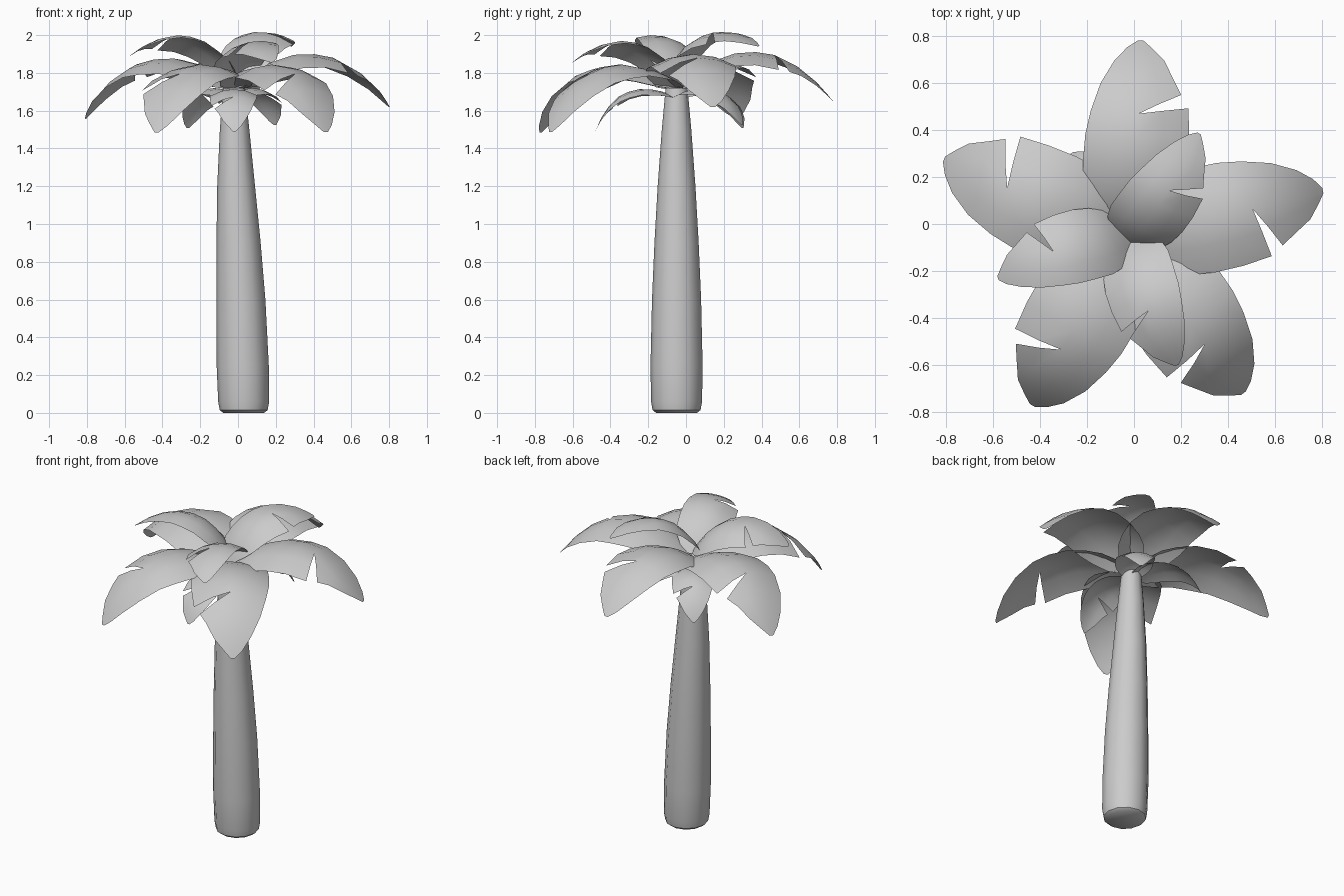
import bpy
import bmesh
from math import cos, sin, pi, radians

if "Cube" in bpy.data.objects:
    bpy.data.objects.remove(bpy.data.objects["Cube"])

# Single plain grey for the whole tree
grey = bpy.data.materials.new("light_grey")
grey.use_nodes = True
color = (0.6, 0.6, 0.6, 1)
grey.diffuse_color = color
grey.node_tree.nodes["Principled BSDF"].inputs["Base Color"].default_value = color


def finish(bm, name, angle):
    mesh = bpy.data.meshes.new(name)
    bm.to_mesh(mesh)
    bm.free()
    mesh.materials.append(grey)
    obj = bpy.data.objects.new(name, mesh)
    bpy.context.collection.objects.link(obj)
    bpy.ops.object.select_all(action='DESELECT')
    obj.select_set(True)
    bpy.context.view_layer.objects.active = obj
    bpy.ops.object.shade_smooth_by_angle(angle=radians(angle))


# Trunk: leaning, tapering rings (height, centre x, radius)
SIDES = 12
CROWN_X, CROWN_Y = -0.02, -0.05
trunk_rings = [(0, .03, .108), (.015, .03, .127), (.06, .03, .135), (.25, .025, .138),
               (.6, .015, .13), (.9, .003, .117), (1.2, -.01, .1), (1.5, -.018, .078),
               (1.72, -.022, .058)]
bm = bmesh.new()
rings = []
for z, cx, r in trunk_rings:
    angles = [2 * pi * i / SIDES for i in range(SIDES)]
    rings.append([bm.verts.new((cx + r * cos(a), CROWN_Y + r * sin(a), z)) for a in angles])
for low, high in zip(rings, rings[1:]):
    for i in range(SIDES):
        j = (i + 1) % SIDES
        bm.faces.new((low[i], low[j], high[j], high[i]))
bm.faces.new(rings[0][::-1])
bm.faces.new(rings[-1])
finish(bm, "trunk", 40)

# Leaf outline: (distance, left width, right edge distance, right width)
# The two rows in the middle are the lips of the notch on the right edge.
leaf_rows = [(0, .05, 0, .05), (.05, .13, .05, .13), (.12, .185, .12, .185),
             (.2, .21, .2, .215), (.31, .215, .31, .23), (.42, .212, .43, .23),
             (.52, .195, .555, .218), (.52, .195, .61, .185),
             (.64, .16, .67, .15), (.74, .107, .75, .105), (.8, .055, .8, .05),
             (.83, .012, .83, .012)]
NOTCH_ROW = 6

# Midrib: (distance, height above the leaf's root)
midrib = [(0, 0), (.12, .1), (.23, .16), (.35, .195), (.5, .185), (.65, .11),
          (.75, .025), (.83, -.07)]


def midrib_height(s):
    for (s0, h0), (s1, h1) in zip(midrib, midrib[1:]):
        if s <= s1:
            return h0 + (h1 - h0) * (s - s0) / (s1 - s0)


def leaf(name, azimuth, scale, pitch, roll, root, back=0.0):
    """Pitch lifts the tip, roll lifts the left edge, back slides it inwards."""
    a, p, r = radians(azimuth), radians(pitch), radians(roll)
    bm = bmesh.new()

    def point(s, w):
        # w is positive towards the leaf's right edge
        h = midrib_height(s) - 1.3 * w * w
        w, h = w * cos(r) + h * sin(r), h * cos(r) - w * sin(r)
        d, h = s * cos(p) - h * sin(p), h * cos(p) + s * sin(p)
        d, w, h = d * scale - back, w * scale, h * scale
        return bm.verts.new((CROWN_X + d * cos(a) + w * sin(a),
                             CROWN_Y + d * sin(a) - w * cos(a), root + h))

    grid = []
    for s, left, s_right, right in leaf_rows:
        row = [point(s, -left), point(s, -left / 2), point(s, .01)]
        row += [point((s + s_right) / 2, right / 2), point(s_right, right)]
        grid.append(row)
    for i in range(len(grid) - 1):
        if i == NOTCH_ROW:
            continue
        for j in range(4):
            near, far = grid[i], grid[i + 1]
            bm.faces.new((near[j], near[j + 1], far[j + 1], far[j]))
    bmesh.ops.remove_doubles(bm, verts=bm.verts, dist=0.0005)
    finish(bm, name, 60)


# Five large leaves around the crown, the front ones hanging lower
for name, azimuth, scale, pitch, roll in [
        ("back", 86.6, 1, 0, 0), ("left", 13.2, 1.02, -2, 0),
        ("front_left", -54, 1.03, -11, 0), ("front_right", 240.3, 1.035, -11, 0),
        ("right", 158, 1.04, -6, -5)]:
    leaf("large_leaf_" + name, azimuth, scale, pitch, roll, 1.72)

# Three smaller leaves on top, tipped up and twisted about their midribs
for name, azimuth, pitch, roll, root, back in [
        ("right", 197, 15, 11, 1.78, 0), ("front", -70.7, 15, 11, 1.75, 0),
        ("back", 54.8, 23, 9, 1.755, .04)]:
    leaf("top_leaf_" + name, azimuth, .715, pitch, roll, root, back)

# Three small leaves drooping below the crown
for name, azimuth, scale, pitch in [("front", -90, .56, -18), ("back_right", 125, .55, -16),
                                    ("back_left", 58, .52, -15)]:
    leaf("low_leaf_" + name, azimuth, scale, pitch, 0, 1.67)
